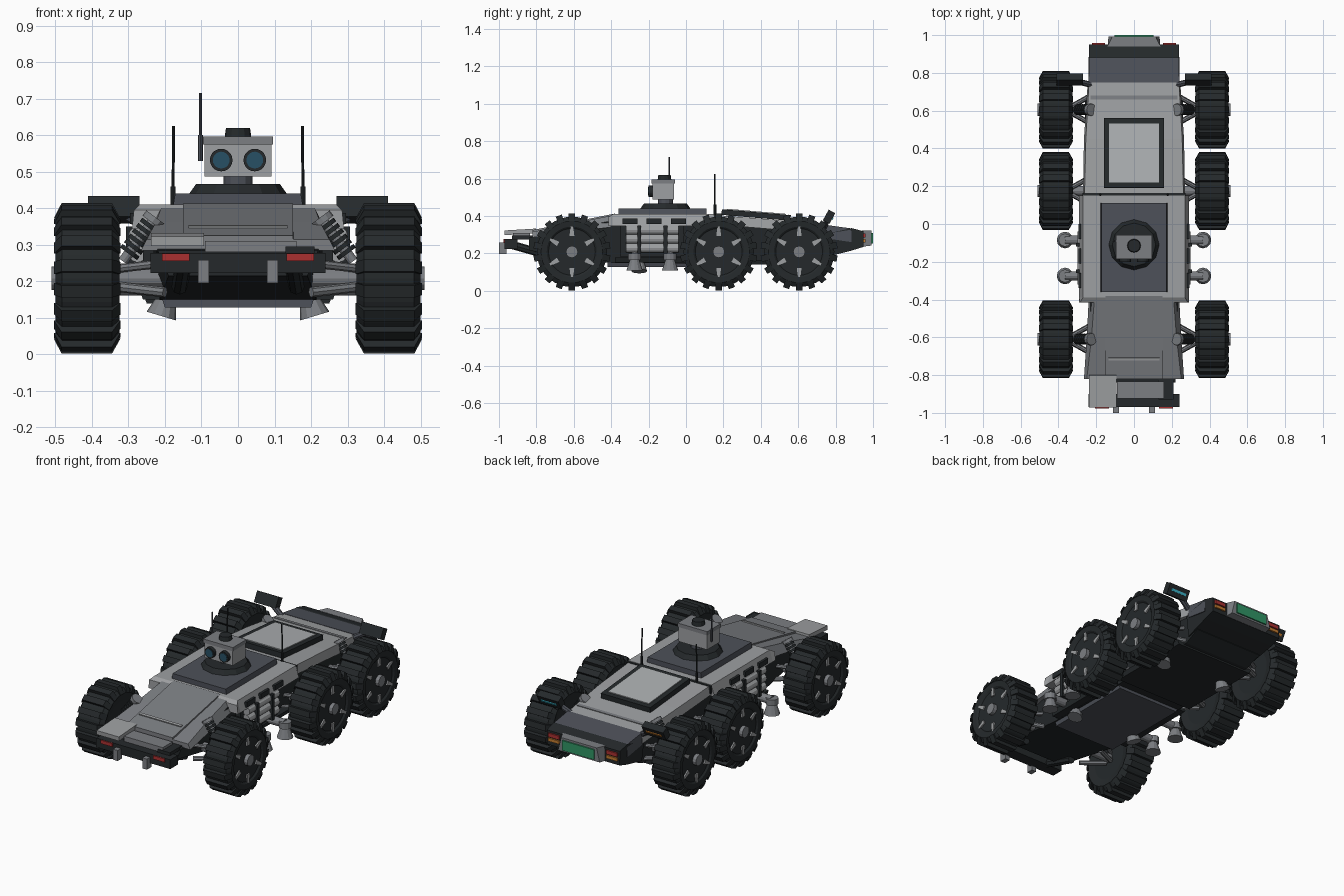
import bpy, bmesh, math
from mathutils import Vector, Matrix

if "Cube" in bpy.data.objects:
    bpy.data.objects.remove(bpy.data.objects["Cube"])

COL = dict(light=(.34, .35, .36), mid=(.2, .21, .225), slate=(.075, .082, .1), black=(.018, .022, .024),
           red=(.4, .03, .03), orange=(.55, .2, .03), green=(.03, .3, .13), cyan=(.05, .5, .65),
           lens=(.02, .08, .13), panel=(.42, .44, .45))
MATS = {}
for k, c in COL.items():
    MATS[k] = bpy.data.materials.new(k)
    MATS[k].diffuse_color = (*c, 1)


class Part:
    """Collects primitives into one named object."""
    def __init__(self):
        self.bm = bmesh.new()

    def box(self, c, s, rx=0):
        m = Matrix.Translation(c) @ Matrix.Rotation(rx, 4, 'X') @ Matrix.Diagonal((*s, 1))
        bmesh.ops.create_cube(self.bm, size=1, matrix=m)
        return self

    def tube(self, a, b, r1, r2=None, n=12):
        a, b = Vector(a), Vector(b)
        d = b - a
        m = Matrix.Translation((a + b) / 2) @ d.to_track_quat('Z', 'Y').to_matrix().to_4x4()
        bmesh.ops.create_cone(self.bm, cap_ends=True, segments=n, radius1=r1,
                              radius2=r1 if r2 is None else r2, depth=d.length, matrix=m)
        return self

    def rings(self, rings):
        rs = [[self.bm.verts.new(p) for p in r] for r in rings]
        n = len(rs[0])
        for p, q in zip(rs, rs[1:]):
            for i in range(n):
                self.bm.faces.new((p[i], p[(i + 1) % n], q[(i + 1) % n], q[i]))
        self.bm.faces.new(rs[0])
        self.bm.faces.new(rs[-1])
        return self

    def loft(self, *st):
        # station: y, bottom half width, top half width, bottom z, top z
        return self.rings([[(-b, y, lo), (b, y, lo), (t, y, hi), (-t, y, hi)] for y, b, t, lo, hi in st])

    def lathe(self, prof, y, z, n=36):
        an = [2 * math.pi * i / n for i in range(n)]
        return self.rings([[(x, y + r * math.cos(a), z + r * math.sin(a)) for a in an] for x, r in prof])

    def done(self, name, mat, mirror=False):
        bmesh.ops.recalc_face_normals(self.bm, faces=self.bm.faces)
        me = bpy.data.meshes.new(name)
        self.bm.to_mesh(me)
        self.bm.free()
        me.materials.append(MATS[mat])
        ob = bpy.data.objects.new(name, me)
        bpy.context.collection.objects.link(ob)
        if mirror:
            ob.modifiers.new("mirror", 'MIRROR').use_mirror_merge = False
        return ob


# Wheels: tyre with chamfered lugs, hub and spoke inserts
WZ = .208
for label, wy in (("front", -.61), ("middle", .175), ("rear", .605)):
    p = Part().lathe([(.335, .02), (.335, .12), (.325, .165), (.345, .188), (.482, .188), (.499, .165),
                      (.496, .135), (.488, .125), (.488, .02)], wy, WZ)
    for i in range(18):
        a = 2 * math.pi * (i + .5) / 18
        u, t = Vector((0, math.cos(a), math.sin(a))), Vector((0, -math.sin(a), math.cos(a)))
        p.rings([[Vector((x, wy, WZ)) + u * r + t * s for x, r in
                  ((.322, .165), (.345, .206), (.483, .206), (.504, .165))] for s in (-.017, .017)])
    p.done(label + "_tyre", 'black', True)
    h = Part()
    for i in range(6):
        a = math.pi / 3 * i
        u, t = Vector((0, math.sin(a), math.cos(a))), Vector((0, math.cos(a), -math.sin(a)))
        c = Vector((0, wy, WZ))
        h.rings([[c + Vector((x, 0, 0)) + u * r + t * s for r, s in
                  ((.085, -.013), (.085, .013), (.135, .007), (.135, -.007))] for x in (.484, .496)])
    h.done(label + "_spokes", 'light', True)
    Part().tube((.47, wy, WZ), (.51, wy, WZ), .032).done(label + "_hub", 'mid', True)

    # Suspension: axle, A-arms, coil shock
    s = Part().tube((.15, wy, WZ), (.34, wy, WZ), .026)
    for dy in (-.09, .09):
        s.tube((.2, wy + dy, .25), (.33, wy + dy * .2, .235), .012, n=8)
        s.tube((.2, wy + dy, .17), (.33, wy + dy * .2, .185), .014, n=8)
    s.done(label + "_arms", 'mid', True)
    if label != "middle":
        a, b = Vector((.225, wy, .375)), Vector((.315, wy, .255))
        Part().tube(a, a.lerp(b, .12), .032).tube(a, b, .014).done(label + "_shock", 'mid', True)
        c = Part()
        for i in range(6):
            q = .15 + i * .12
            c.tube(a.lerp(b, q), a.lerp(b, q + .08), .029)
        c.done(label + "_coil", 'black', True)

# Lower hull and belly
Part().loft((-.84, .19, .22, .215, .285), (-.42, .215, .23, .15, .37), (.15, .215, .25, .145, .38),
            (.7, .215, .23, .15, .335), (.8, .22, .23, .19, .32)).done("lower_hull", 'black')
Part().loft((-.42, .2, .21, .128, .158), (.12, .2, .21, .128, .158)).done("belly_plate", 'slate')
Part().loft((.17, .25, .26, .14, .165), (.68, .25, .26, .14, .165)).done("rear_belly_plate", 'black')
Part().loft((-.38, .26, .27, .15, .178), (.12, .26, .27, .15, .178)).done("side_sills", 'black')

# Upper shell
Part().loft((-.82, .265, .25, .285, .315), (-.6, .25, .225, .315, .362),
            (-.4, .24, .21, .34, .402)).done("hood", 'mid')
Part().loft((-.82, .155, .15, .29, .325), (-.38, .155, .15, .37, .413)).done("hood_panel", 'mid')
Part().box((0, -.715, .35), (.27, .015, .006), .2).done("hood_strip", 'light')
Part().loft((-.415, .29, .285, .345, .395), (-.39, .29, .27, .345, .41),
            (.15, .29, .27, .345, .41)).done("mid_shell", 'light')
Part().loft((.15, .27, .262, .355, .405), (.45, .265, .255, .33, .382),
            (.75, .245, .238, .29, .35)).done("rear_shell", 'light')
Part().box((0, .155, .385), (.545, .016, .045)).done("shell_seam", 'black')
Part().box((0, .67, .358), (.46, .02, .008), -.09).done("rear_strip", 'mid')
Part().loft((-.36, .178, .172, .405, .44), (.11, .178, .172, .405, .44)).done("turret_deck", 'slate')
v = Part()
for y in (-.3, -.17, -.04):
    v.box((.288, y, .372), (.014, .08, .03))
v.done("side_vents", 'black', True)

# Solar panel
Part().box((0, .375, .405), (.32, .37, .03), -.085).done("panel_frame", 'black')
Part().box((0, .375, .412), (.265, .315, .026), -.085).done("solar_panel", 'panel')

# Turret head
Part().tube((0, -.11, .438), (0, -.11, .466), .135, .115, 12).done("turret_base", 'black')
Part().tube((0, -.11, .46), (0, -.11, .49), .04).done("turret_neck", 'slate')
Part().box((0, -.122, .536), (.184, .116, .098)).done("head", 'light')
Part().box((0, -.122, .585), (.192, .126, .022)).done("head_lid", 'mid')
Part().tube((0, -.115, .59), (0, -.115, .62), .037, .033).done("head_cap", 'black')
Part().tube((.046, -.17, .532), (.046, -.2, .532), .031, n=20).done("eye_rims", 'black', True)
Part().tube((.046, -.19, .532), (.046, -.202, .532), .023, n=20).done("eye_lenses", 'lens', True)
Part().tube((-.103, -.09, .53), (-.103, -.09, .6), .007, n=8).tube(
    (-.103, -.09, .59), (-.103, -.09, .715), .004, n=8).done("head_antenna", 'slate')
Part().tube((.178, .155, .39), (.178, .155, .46), .007, n=8).tube(
    (.178, .155, .45), (.176, .155, .625), .004, n=8).done("deck_antennas", 'black', True)

# Front nose, bumper and lamps
Part().box((-.165, -.885, .315), (.145, .17, .025), .06).done("nose_plate", 'light')
Part().box((.035, -.88, .295), (.25, .09, .03)).done("nose_step", 'mid')
Part().box((.17, -.87, .285), (.08, .12, .02)).done("nose_side", 'black')
Part().box((0, -.935, .25), (.48, .07, .054)).done("bumper", 'black')
Part().box((.17, -.97, .266), (.075, .014, .02)).done("front_lamps", 'red', True)
Part().box((.095, -.98, .227), (.03, .04, .062)).done("tow_prongs", 'mid', True)
Part().tube((.15, -.93, .245), (.16, -.72, .185), .022, n=8).done("bumper_struts", 'black', True)

# Rear box, display and lamps
Part().loft((.75, .24, .24, .28, .352), (.885, .24, .238, .26, .333)).done("rear_slope", 'slate')
Part().loft((.73, .225, .24, .175, .3), (.885, .235, .239, .215, .335),
            (.95, .235, .237, .235, .318)).done("rear_box", 'black')
Part().loft((.94, .14, .14, .235, .322), (.992, .135, .115, .242, .322)).done("display_frame", 'mid')
Part().box((0, .99, .281), (.205, .02, .058)).done("display", 'green')
Part().box((.188, .951, .295), (.07, .016, .022)).done("tail_lamps", 'red', True)
Part().box((.188, .951, .268), (.07, .016, .018)).done("tail_indicators", 'orange', True)

# Light pods above the rear wheels
Part().box((.34, .765, .396), (.14, .04, .064), -.5).done("light_pods", 'black', True)
Part().tube((.2, .73, .32), (.3, .755, .38), .016, n=8).done("pod_brackets", 'slate', True)
for name, sx in (("cyan", 1), ("orange", -1)):
    Part().box((sx * .34, .784, .386), (.1, .006, .014), -.5).done(name + "_pod_strip", name)

# Side tanks, brackets and thrusters
t, b, n, k = Part(), Part(), Part(), Part()
for z in (.325, .277, .229):
    t.tube((.275, -.32, z), (.275, -.04, z), .025)
for y in (-.25, -.11):
    b.box((.282, y, .275), (.05, .02, .15))
b.box((.245, -.18, .27), (.03, .34, .18))
for y in (-.275, -.085):
    n.tube((.23, y, .185), (.365, y, .185), .024)
    n.tube((.365, y, .2), (.365, y, .165), .034)
    k.tube((.365, y, .165), (.365, y, .108), .025, .044)
t.done("side_tanks", 'light', True)
b.done("tank_brackets", 'black', True)
n.done("thruster_arms", 'mid', True)
k.done("side_nozzles", 'mid', True)
f = Part()
for y in (-.25, .5):
    f.tube((.195, y, .155), (.21, y, .105), .026, .042)
f.done("belly_nozzles", 'mid', True)

for m in bpy.data.materials:
    if m.users and not m.is_grease_pencil:
        m.use_nodes = True
        m.node_tree.nodes["Principled BSDF"].inputs["Base Color"].default_value = m.diffuse_color
